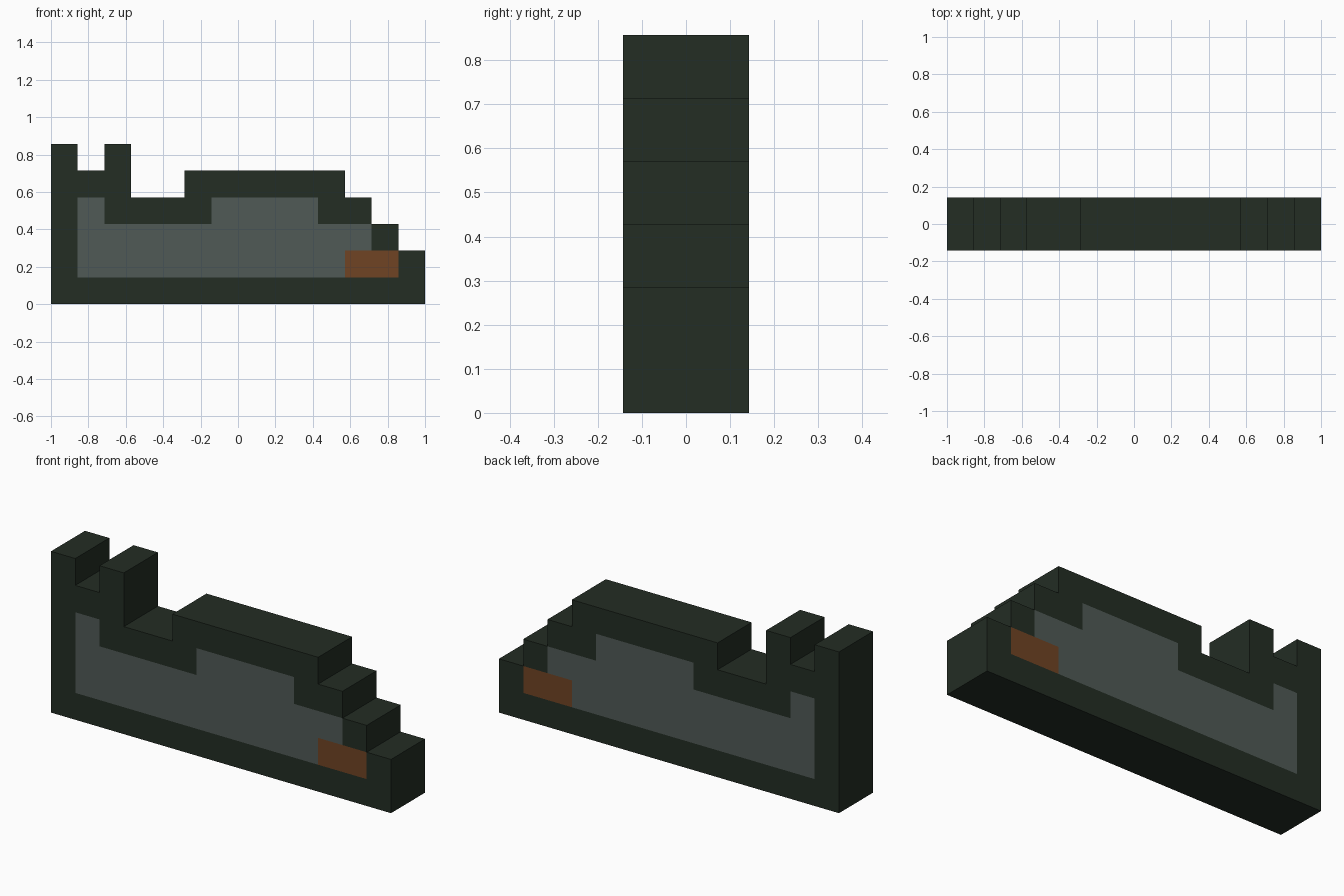
import bpy
import bmesh

if "Cube" in bpy.data.objects:
    bpy.data.objects.remove(bpy.data.objects["Cube"], do_unlink=True)


def make_material(name, rgb):
    mat = bpy.data.materials.new(name)
    mat.use_nodes = True
    mat.diffuse_color = (*rgb, 1)
    mat.node_tree.nodes["Principled BSDF"].inputs["Base Color"].default_value = (*rgb, 1)
    return mat


# Block layout, top row first: # dark outline, g grey filling, o rust tip
LAYOUT = [
    "#.#...........",
    "###..######...",
    "#g####gggg##..",
    "#ggggggggggg#.",
    "#ggggggggggoo#",
    "##############",
]
SLOTS = "#go"
UNIT = 2 / len(LAYOUT[0])

# Stepped silhouette as a sheet of square cells, coloured by the layout
bm = bmesh.new()
for row, line in enumerate(reversed(LAYOUT)):
    for col, key in enumerate(line):
        if key == ".":
            continue
        x, z = col * UNIT - 1, row * UNIT
        corners = [(x, z), (x + UNIT, z), (x + UNIT, z + UNIT), (x, z + UNIT)]
        face = bm.faces.new([bm.verts.new((cx, 0, cz)) for cx, cz in corners])
        face.material_index = SLOTS.index(key)
bmesh.ops.remove_doubles(bm, verts=bm.verts[:], dist=UNIT / 100)

mesh = bpy.data.meshes.new("stepped_body")
bm.to_mesh(mesh)
bm.free()
for mat in (
    make_material("dark green outline", (0.0168, 0.0262, 0.0176)),
    make_material("slate grey", (0.080, 0.102, 0.093)),
    make_material("rust brown", (0.162, 0.056, 0.017)),
):
    mesh.materials.append(mat)

body = bpy.data.objects.new("stepped_body", mesh)
bpy.context.collection.objects.link(body)

# Two blocks deep, centred on the sheet
thick = body.modifiers.new("thickness", "SOLIDIFY")
thick.thickness = 2 * UNIT
thick.offset = 0
